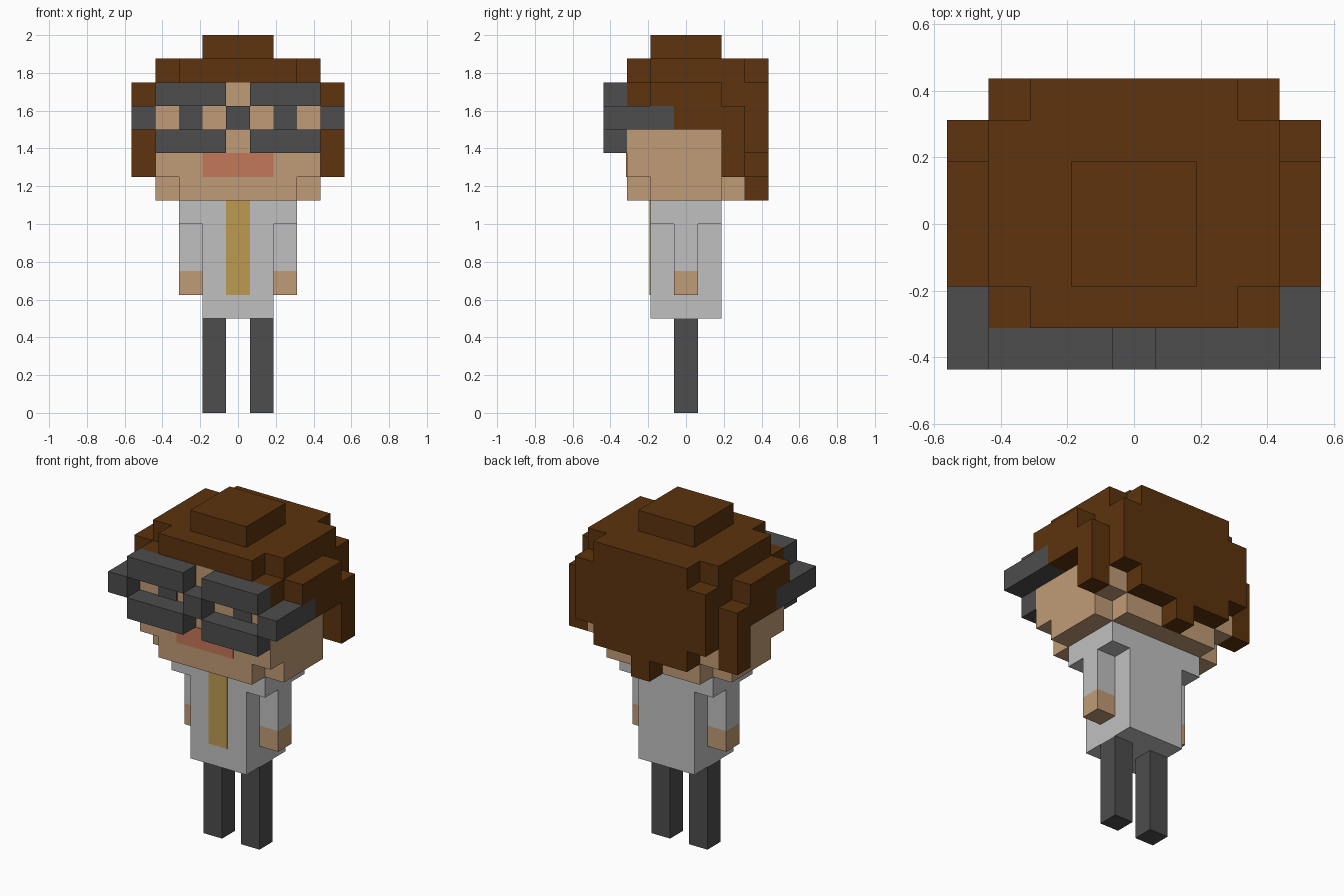
import bpy, bmesh
from mathutils import Matrix, Vector

old = bpy.data.objects.get("Cube")
if old:
    bpy.data.objects.remove(old, do_unlink=True)

U = 0.125  # block size: every measure below is in blocks


def material(name, rgb):
    lin = [((c / 255 + 0.055) / 1.055) ** 2.4 for c in rgb] + [1.0]
    m = bpy.data.materials.new(name)
    m.use_nodes = True
    m.diffuse_color = lin
    bsdf = next(n for n in m.node_tree.nodes if n.type == 'BSDF_PRINCIPLED')
    bsdf.inputs["Base Color"].default_value = lin
    bsdf.inputs["Roughness"].default_value = 0.9
    return m


BROWN = material("hair brown", (93, 51, 13))
SKIN = material("skin tan", (192, 155, 118))
GREY = material("dark grey", (77, 77, 77))
WHITE = material("shirt light grey", (192, 192, 192))
GOLD = material("tie gold", (190, 155, 80))
ROSE = material("lip rose", (195, 120, 88))


def part(name, mat, *boxes):
    """One object from boxes given as (x0, x1, y0, y1, z0, z1) in blocks."""
    bm = bmesh.new()
    for x0, x1, y0, y1, z0, z1 in boxes:
        centre = Vector((x0 + x1, y0 + y1, z0 + z1)) * U / 2
        size = Vector((x1 - x0, y1 - y0, z1 - z0)) * U
        bmesh.ops.create_cube(bm, size=1, matrix=Matrix.LocRotScale(centre, None, size))
    me = bpy.data.meshes.new(name)
    bm.to_mesh(me)
    bm.free()
    me.materials.append(mat)
    ob = bpy.data.objects.new(name, me)
    bpy.context.collection.objects.link(ob)
    return ob


def flip(b):
    return (-b[1], -b[0]) + tuple(b[2:])


def pair(name, mat, *boxes):
    """A left part and its mirrored right part."""
    part("left_" + name, mat, *boxes)
    part("right_" + name, mat, *[flip(b) for b in boxes])


def both(*boxes):
    return list(boxes) + [flip(b) for b in boxes]


PLATE = 0.04  # painted plate thickness in blocks (0.005 units)

# Body
pair("leg", GREY, (0.5, 1.5, -0.5, 0.5, 0, 4))
part("shirt", WHITE, (-1.5, 1.5, -1.5, 1.5, 4, 9))
pair("sleeve", WHITE, (1.5, 2.5, -1.5, 1.5, 8, 9), (1.5, 2.5, -0.5, 0.5, 6, 8))
pair("hand", SKIN, (1.5, 2.5, -0.5, 0.5, 5, 6))
part("tie", GOLD, (-0.5, 0.5, -1.5 - PLATE, -1.5, 5, 9))

# Head: jaw with notched corners, face, forehead
part("head", SKIN,
     (-2.5, 2.5, -2.5, 2.5, 9, 10),
     *both((2.5, 3.5, -1.5, 1.5, 9, 10)),
     (-3.5, 3.5, -2.5, 2.5, 10, 13),
     (-2.5, 2.5, -2.5, -1.5, 13, 14))
part("mouth", ROSE, (-1.5, 1.5, -2.5 - PLATE, -2.5, 10, 11))
pair("eye", GREY, (1.5, 2.5, -2.5 - PLATE, -2.5, 12, 13))

# Hair: top knot, cap, crown with front corners, stepped back, side locks
part("hair_top", BROWN, (-1.5, 1.5, -1.5, 1.5, 15, 16))
part("hair_cap", BROWN,
     (-2.5, 2.5, -2.5, 3.5, 14, 15),
     *both((2.5, 3.5, -1.5, 2.5, 14, 15)))
part("hair_crown", BROWN,
     (-3.5, 3.5, -1.5, 2.5, 13, 14),
     *both((2.5, 3.5, -2.5, -1.5, 13, 14)))
part("hair_back", BROWN,
     (-3.5, 3.5, 2.5, 3.5, 11, 14),
     (-2.5, 2.5, 2.5, 3.5, 10, 11),
     (-0.5, 0.5, 2.5, 3.5, 9, 10))
pair("hair_side", BROWN,
     (3.5, 4.5, -1.5, 1.5, 13, 14),
     (3.5, 4.5, -0.5, 1.5, 12, 13),
     (3.5, 4.5, 1.5, 2.5, 10, 13))

# Glasses: upper and lower rims, bridge, temples
pair("glasses_rim", GREY,
     (0.5, 3.5, -3.5, -2.5, 13, 14),
     (0.5, 3.5, -3.5, -2.5, 11, 12))
part("glasses_bridge", GREY, (-0.5, 0.5, -3.5, -2.5, 12, 13))
pair("glasses_temple", GREY, (3.5, 4.5, -3.5, -0.5, 12, 13))
